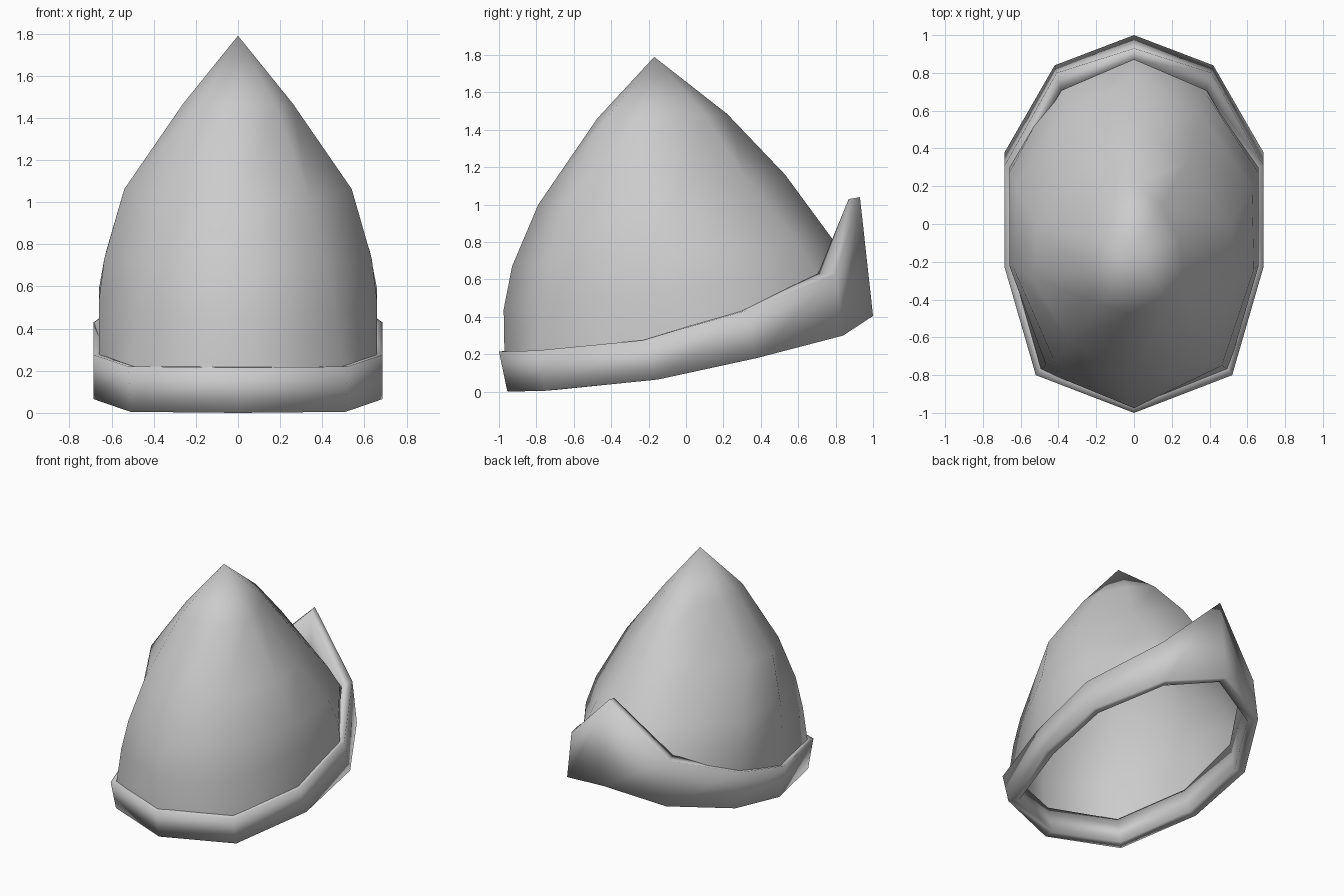
import bpy, bmesh, math

if "Cube" in bpy.data.objects:
    bpy.data.objects.remove(bpy.data.objects["Cube"])


def full_ring(half):
    """Mirror six half-ring points (front to back) into a closed ring of ten."""
    return half + [(-x, y, z) for x, y, z in half[-2:0:-1]]


def loft(name, rings, apex=None, closed=False, angle=60):
    bm = bmesh.new()
    loops = [[bm.verts.new(p) for p in full_ring(r)] for r in rings]
    pairs = list(zip(loops, loops[1:]))
    if closed:
        pairs.append((loops[-1], loops[0]))
    for a, b in pairs:
        for i in range(10):
            j = (i + 1) % 10
            bm.faces.new((a[i], a[j], b[j], b[i]))
    if apex:
        tip = bm.verts.new(apex)
        for i in range(10):
            bm.faces.new((loops[-1][i], loops[-1][(i + 1) % 10], tip))
    bmesh.ops.recalc_face_normals(bm, faces=bm.faces)
    me = bpy.data.meshes.new(name)
    bm.to_mesh(me)
    bm.free()
    ob = bpy.data.objects.new(name, me)
    bpy.context.collection.objects.link(ob)
    bpy.ops.object.select_all(action='DESELECT')
    ob.select_set(True)
    bpy.context.view_layer.objects.active = ob
    bpy.ops.object.shade_smooth_by_angle(angle=math.radians(angle))
    return ob


def tilted(plan, z0, z1):
    """Ring over a half plan, its height rising from z0 in front to z1 at the back."""
    y0, y1 = plan[0][1], plan[-1][1]
    return [(x, y, z0 + (z1 - z0) * (y - y0) / (y1 - y0)) for x, y in plan]


# pointed crown: tilted rings closing at the tip, flattened on the diagonals
loft("hat_crown", [
    [(0, -0.97, 0.16), (0.50, -0.77, 0.16), (0.66, -0.20, 0.22),
     (0.66, 0.31, 0.34), (0.40, 0.76, 0.46), (0, 0.92, 0.48)],
    tilted([(0, -.975), (.465, -.75), (.66, -.22), (.66, .27), (.38, .69), (0, .87)], .44, .66),
    tilted([(0, -.93), (.42, -.73), (.635, -.24), (.625, .2), (.35, .59), (0, .78)], .67, .82),
    tilted([(0, -.79), (.34, -.63), (.54, -.28), (.51, -.01), (.28, .32), (0, .53)], 1.0, 1.16),
    tilted([(0, -.475), (.18, -.425), (.26, -.25), (.24, -.08), (.145, .10), (0, .22)], 1.46, 1.485),
], apex=(0, -0.17, 1.79), angle=75)

# rounded, turned-up brim band with a raised point at the back
outer_bottom = [(0, -0.955, 0.0), (0.51, -0.75, 0.005), (0.685, -0.15, 0.065),
                (0.685, 0.38, 0.18), (0.42, 0.84, 0.30), (0, 1.0, 0.405)]
outer_top = [(0, -1.0, 0.215), (0.52, -0.80, 0.22), (0.685, -0.23, 0.275),
             (0.685, 0.31, 0.43), (0.41, 0.80, 0.63), (0, 0.93, 1.04)]
inner_top = [(0, -0.93, 0.22), (0.475, -0.745, 0.22), (0.63, -0.21, 0.275),
             (0.635, 0.28, 0.43), (0.385, 0.705, 0.63), (0, 0.87, 1.03)]
inner_bottom = [(x * 0.90, y * 0.92, z + 0.005) for x, y, z in outer_bottom]
loft("hat_brim", [inner_bottom, outer_bottom, outer_top, inner_top],
     closed=True, angle=180)
